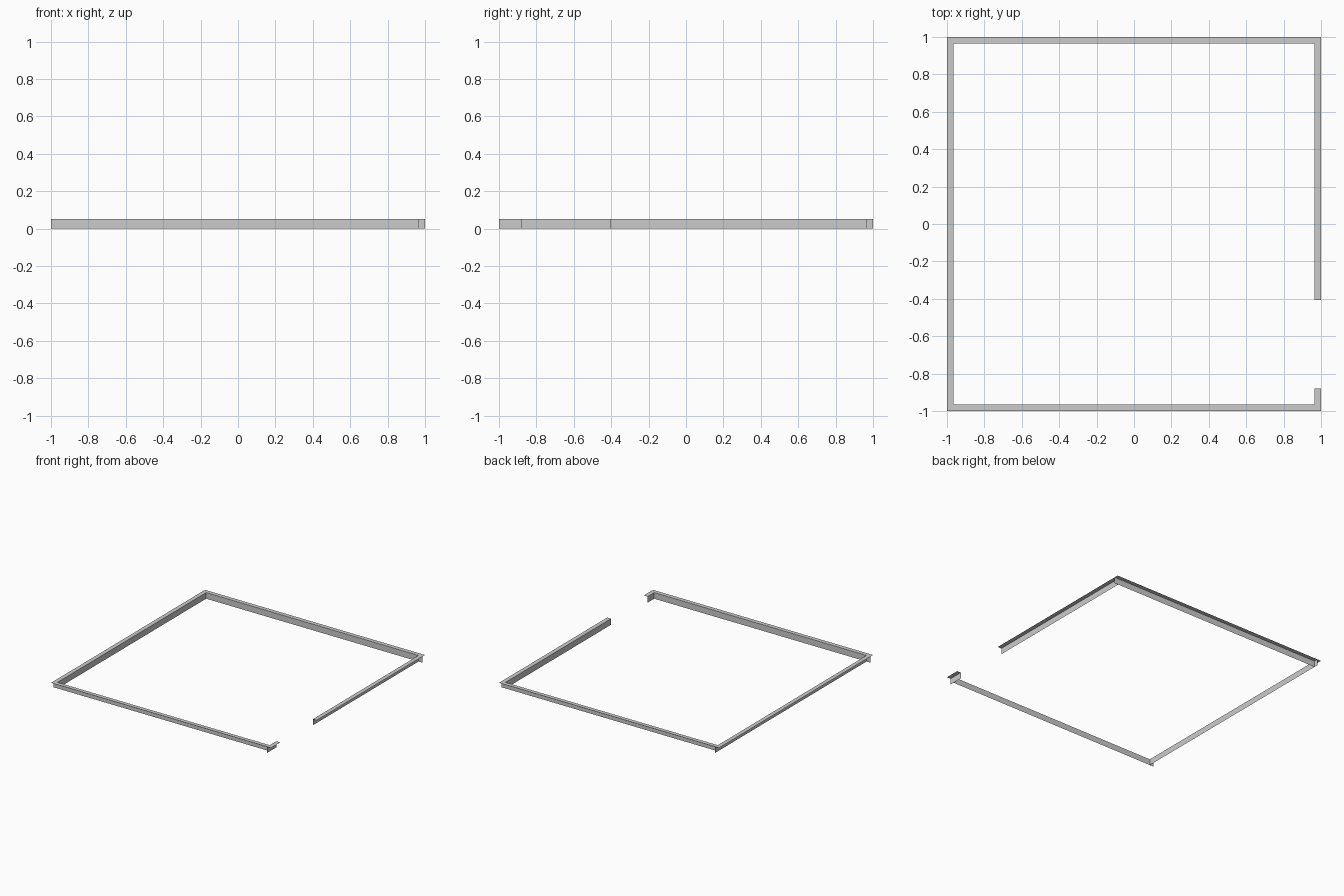
import bpy
import bmesh
from math import pi
from mathutils import Matrix

if "Cube" in bpy.data.objects:
    bpy.data.objects.remove(bpy.data.objects["Cube"])

W = 0.035           # flange width
H = 0.05            # strip height
INNER = 1 - W       # distance of the upright web from the centre


def angle_strip(name, turns, spans):
    """Thin L-section strip along the front edge, turned about z by quarter turns."""
    profile = [(-1.0, H), (-INNER, H), (-INNER, 0.0)]   # (y, z)
    bm = bmesh.new()
    rot = Matrix.Rotation(turns * pi / 2, 4, 'Z')
    for a, b in spans:
        start = [bm.verts.new(rot @ Matrix.Translation((a, y, z)).translation) for y, z in profile]
        end = [bm.verts.new(rot @ Matrix.Translation((b, y, z)).translation) for y, z in profile]
        for i in range(2):
            bm.faces.new((start[i], end[i], end[i + 1], start[i + 1]))
        # web faces outwards, flange faces up
    bm.normal_update()
    for f in bm.faces:
        c = f.calc_center_median()
        want_up = abs(f.normal.z) > 0.5
        if (f.normal.z if want_up else f.normal.dot(c)) < 0:
            f.normal_flip()
    mesh = bpy.data.meshes.new(name)
    bm.to_mesh(mesh)
    bm.free()
    obj = bpy.data.objects.new(name, mesh)
    bpy.context.collection.objects.link(obj)


# Four strips butt against each other in a pinwheel; the right one has a doorway gap
full = [(-1.0, INNER)]
angle_strip("front_strip", 0, full)
angle_strip("right_strip", 1, [(-1.0, -0.88), (-0.405, INNER)])
angle_strip("back_strip", 2, full)
angle_strip("left_strip", 3, full)
